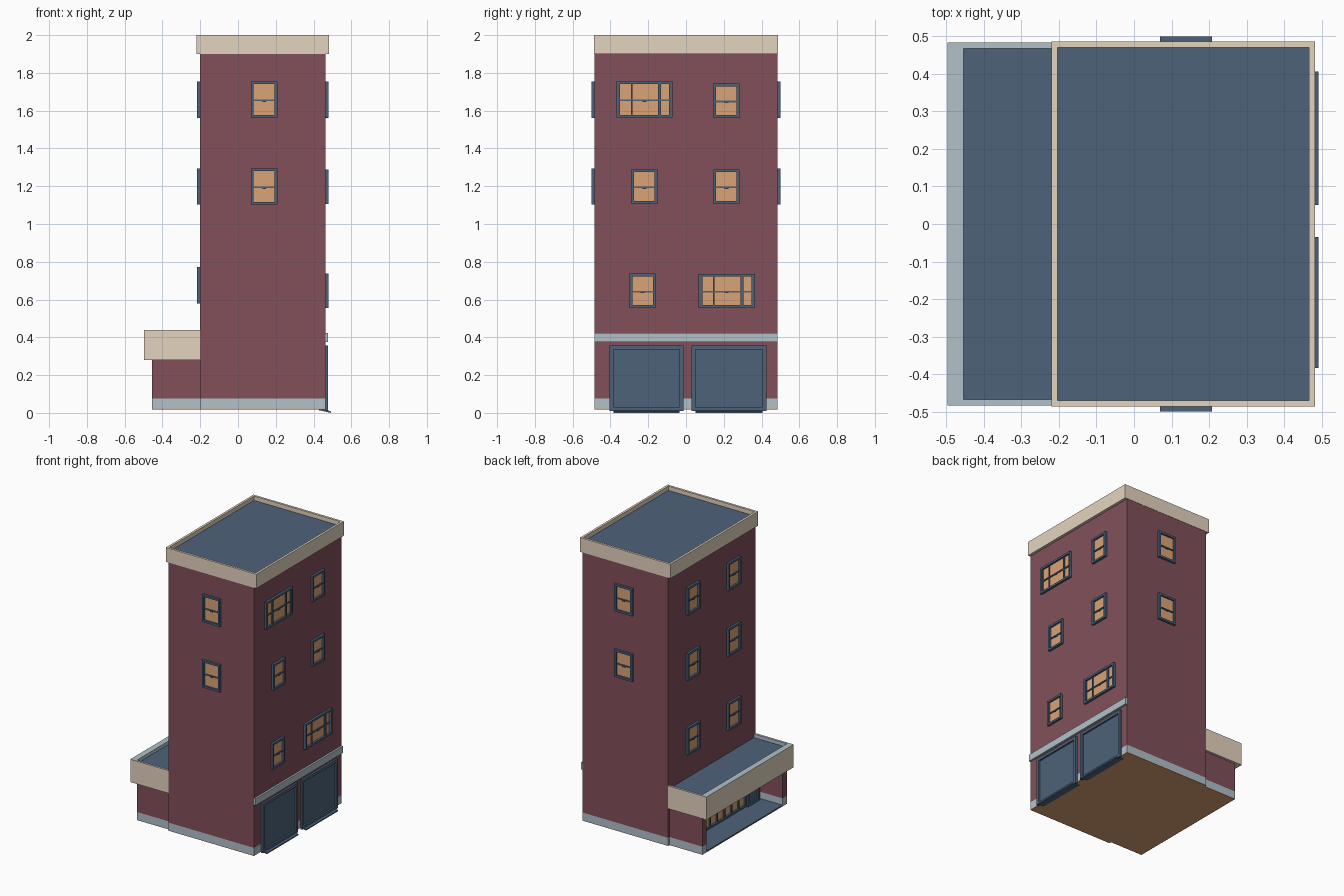
import bpy, bmesh
from mathutils import Vector

if "Cube" in bpy.data.objects:
    bpy.data.objects.remove(bpy.data.objects["Cube"])


def lin(c):
    c /= 255
    return c / 12.92 if c <= 0.04045 else ((c + 0.055) / 1.055) ** 2.4


def mat(name, r, g, b):
    m = bpy.data.materials.new(name)
    m.diffuse_color = (lin(r), lin(g), lin(b), 1)
    m.use_nodes = True
    m.node_tree.nodes["Principled BSDF"].inputs["Base Color"].default_value = m.diffuse_color
    return m


BRICK = mat("brick red", 130, 80, 90)
TAN = mat("tan trim", 228, 212, 191)
GREY = mat("pale grey stone", 177, 193, 201)
BLUE = mat("slate blue", 78, 98, 122)
GLASS = mat("warm orange", 219, 163, 119)  # windows and underside
MATS = [BRICK, TAN, GREY, BLUE, GLASS]


def build(name, boxes, rule=None):
    """One object from boxes (x0,x1,y0,y1,z0,z1,material); rule may recolour faces."""
    bm = bmesh.new()
    for x0, x1, y0, y1, z0, z1, m in boxes:
        x0, x1 = sorted((x0, x1))
        y0, y1 = sorted((y0, y1))
        vs = bmesh.ops.create_cube(bm, size=1)["verts"]
        for v in vs:
            v.co = Vector((x1 if v.co.x > 0 else x0, y1 if v.co.y > 0 else y0,
                           z1 if v.co.z > 0 else z0))
        for f in {f for v in vs for f in v.link_faces}:
            f.material_index = MATS.index(m)
    bm.normal_update()
    if rule:
        for f in bm.faces:
            m = rule(f.calc_center_median(), f.normal)
            if m:
                f.material_index = MATS.index(m)
    me = bpy.data.meshes.new(name)
    bm.to_mesh(me)
    bm.free()
    for m in MATS:
        me.materials.append(m)
    ob = bpy.data.objects.new(name, me)
    bpy.context.collection.objects.link(ob)
    return ob


W = 0.484            # tower half width along y
WA, WI = 0.468, 0.42   # porch wall outer / inner
XL, XR = -0.2, 0.463   # tower sides
XP, XS = -0.455, -0.28  # porch edge, shop front

# tower, plinth and base
build("tower_walls", [(XL, XR, -W, W, 0.075, 1.9, BRICK)])
build("tower_plinth", [(XL, XR, -W, W, 0.022, 0.075, GREY)])
build("tower_base", [(XL, XR, -W, W, 0.018, 0.022, GLASS)])
build("porch_base", [(XP, XL, -WA, WA, 0.018, 0.022, GLASS)])
build("side_band", [(XR, 0.476, -W, W, 0.375, 0.423, GREY)])


# tower roof with parapet
def blue_top(c, n):
    return BLUE if n.z > 0.5 and abs(c.x - 0.13) < 0.1 and abs(c.y) < 0.1 else None


a, b, t, P = -0.22, 0.482, 0.016, 0.486
build("tower_parapet", [
    (a, b, -P, P, 1.9, 1.97, TAN),
    (a, a + t, -P, P, 1.97, 2, TAN), (b - t, b, -P, P, 1.97, 2, TAN),
    (a + t, b - t, -P, -P + t, 1.97, 2, TAN), (a + t, b - t, P - t, P, 1.97, 2, TAN)],
    blue_top)


# porch canopy: tan outside, grey rim, blue roof
def canopy_rule(c, n):
    if n.z > 0.5:
        return GREY if c.z > 0.43 else BLUE
    if c.z > 0.415 and n.z > -0.5 and c.x > -0.496 and abs(c.y) < W - 0.001:
        return GREY
    return None


build("porch_canopy", [
    (-0.497, XL, -W, W, 0.28, 0.415, TAN), (-0.497, XP, -W, W, 0.415, 0.44, TAN),
    (XP, XL, -W, -W + t, 0.415, 0.44, TAN), (XP, XL, W - t, W, 0.415, 0.44, TAN)],
    canopy_rule)

# porch side walls, floor and recessed shop front
for s, side in ((-1, "front"), (1, "back")):
    build("porch_wall_" + side, [
        (XP, XL, s * WA, s * WI, 0.075, 0.28, BRICK),
        (XP, XL, s * WA, s * WI, 0.022, 0.075, GREY)])
build("porch_floor", [(XP, XS, -WI, WI, 0.02, 0.028, BLUE)])
build("shop_front_wall", [(XS, XL, -WI, WI, 0.022, 0.28, BRICK)])


def place(side, u0, u1, z0, z1, d0, d1, m):
    """Box on a wall: u along the wall, d outward."""
    if side in "RLS":
        base, s = {"R": (XR, 1), "L": (XL, -1), "S": (XS, -1)}[side]
        return (base + s * d0, base + s * d1, u0, u1, z0, z1, m)
    s = -1 if side == "F" else 1
    return (u0, u1, s * (W + d0), s * (W + d1), z0, z1, m)


def ring(side, u0, u1, z0, z1, w, d, m):
    return [place(side, u0, u0 + w, z0, z1, 0, d, m),
            place(side, u1 - w, u1, z0, z1, 0, d, m),
            place(side, u0 + w, u1 - w, z0, z0 + w, 0, d, m),
            place(side, u0 + w, u1 - w, z1 - w, z1, 0, d, m)]


def window(name, side, u0, u1, z0, z1, bars=(), latch=True):
    """Framed sash window: glass, frame, meeting rail, latch and mullions."""
    zm, um, w = (z0 + z1) / 2 - 0.004, (u0 + u1) / 2, 0.014
    parts = ring(side, u0, u1, z0, z1, w, 0.016, BLUE)
    parts.append(place(side, u0 + w, u1 - w, z0 + w, z1 - w, 0, 0.003, GLASS))
    if latch:
        parts.append(place(side, u0 + w, u1 - w, zm - 0.004, zm + 0.004, 0.002, 0.01, BLUE))
        parts.append(place(side, um - 0.01, um + 0.01, zm - 0.008, zm - 0.003, 0.002, 0.012, BLUE))
    for p, h in bars:
        u = u0 + p * (u1 - u0)
        parts.append(place(side, u - h, u + h, z0 + w, z1 - w, 0.002, 0.011, BLUE))
    build(name, parts)


# windows: front/back, left grid, right side
for zi, z in enumerate((1.102, 1.562)):
    for side in "FB":
        window(f"window_{side}_{zi}", side, 0.069, 0.208, z, z + 0.192)
for zi, z in enumerate((0.58, 1.102, 1.562)):
    for ui, u in enumerate((-0.235, 0.215)):
        window(f"window_left_{zi}_{ui}", "L", u - 0.069, u + 0.069, z, z + 0.192)
wide = ((0.055, 0.003), (0.27, 0.004), (0.77, 0.007), (0.945, 0.003))
for i, (u, z) in enumerate(((-0.298, 0.556), (-0.288, 1.107), (0.146, 1.107), (0.146, 1.562))):
    window(f"window_right_{i}", "R", u, u + 0.136, z, z + 0.181)
window("wide_window_upper", "R", -0.368, -0.072, 1.564, 1.754, wide)
window("wide_window_lower", "R", 0.067, 0.365, 0.556, 0.735, wide)

# shop window and door inside the porch
window("shop_window", "S", -0.25, 0.38, 0.04, 0.27,
       [(p / 8, 0.006) for p in range(1, 8)], False)
build("shop_door", ring("S", -0.4, -0.27, 0.028, 0.27, 0.018, 0.014, BLUE)
      + [place("S", -0.382, -0.288, 0.046, 0.252, 0, 0.004, BLUE)])

# garage doors with sloped sills
for i, (u0, u1) in enumerate(((-0.404, -0.014), (0.03, 0.426))):
    build(f"garage_door_{i}", ring("R", u0, u1, 0.01, 0.356, 0.02, 0.014, BLUE)
          + [place("R", u0 + 0.02, u1 - 0.02, 0.03, 0.336, 0, 0.002, BLUE)])
    sill = build(f"garage_sill_{i}", [(0.43, 0.492, u0 + 0.02, u1 - 0.02, 0.0, 0.026, BLUE)])
    for v in sill.data.vertices:
        if v.co.z > 0.01 and v.co.x > 0.46:
            v.co.z = 0.008
        elif v.co.z < 0.01 and v.co.x < 0.46:
            v.co.z = 0.014
